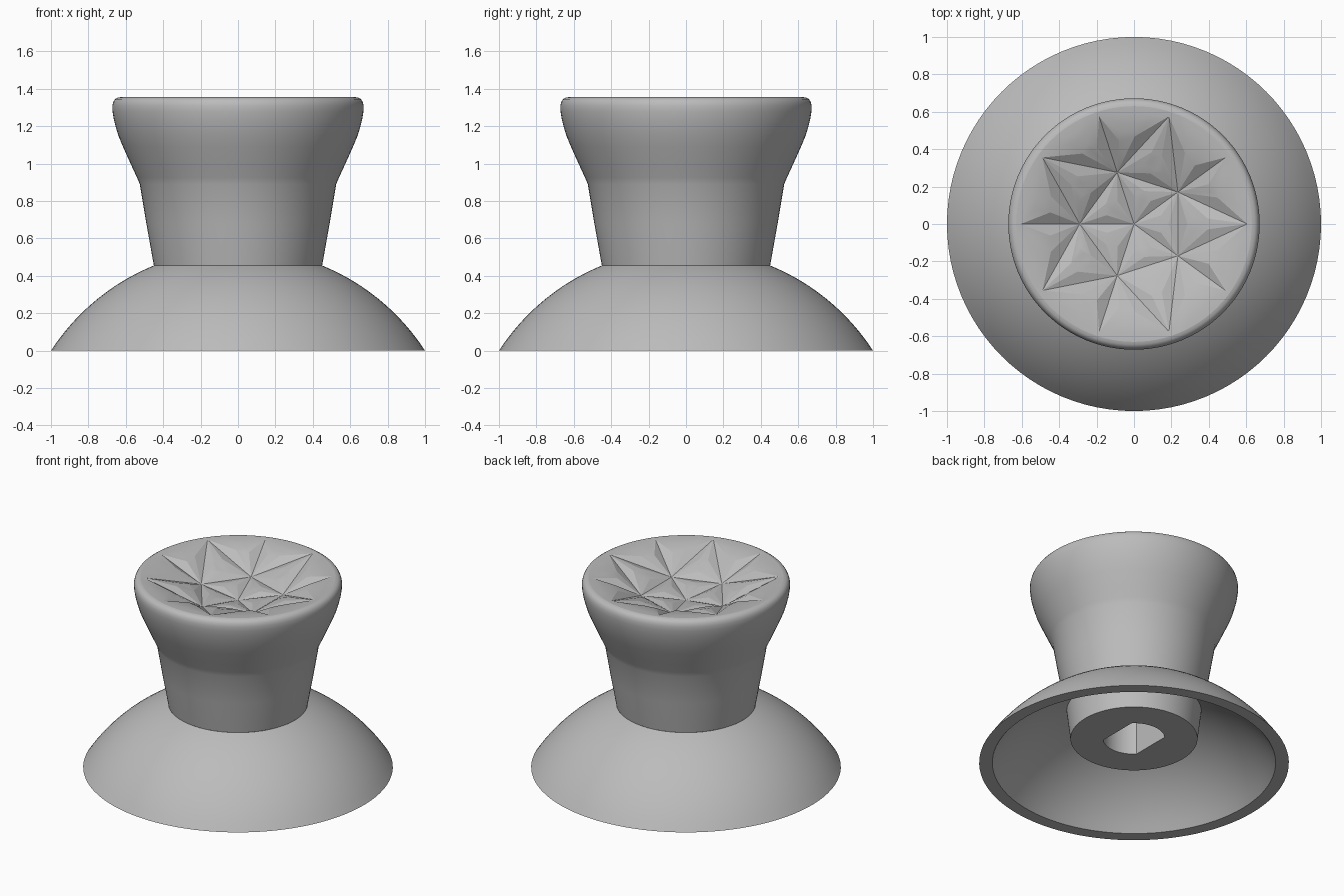
import bpy
import bmesh
from math import sin, cos, pi, sqrt, radians
from mathutils import Vector
from mathutils.geometry import delaunay_2d_cdt

cube = bpy.data.objects.get("Cube")
if cube:
    bpy.data.objects.remove(cube, do_unlink=True)

SEG = 96
TOP = 1.355
LIP = 0.63

grey = bpy.data.materials.new("matte grey")
grey.use_nodes = True
grey.diffuse_color = (0.5, 0.5, 0.5, 1)
grey.node_tree.nodes["Principled BSDF"].inputs["Base Color"].default_value = (0.5, 0.5, 0.5, 1)


def add_object(name, mesh):
    mesh.materials.append(grey)
    obj = bpy.data.objects.new(name, mesh)
    bpy.context.collection.objects.link(obj)
    return obj


def polar(r, angle):
    return Vector((r * cos(angle), r * sin(angle)))


def dome(radius, r_from, r_to, steps):
    """Arc of a sphere centred below the floor, as (r, z) points."""
    rs = [r_from + (r_to - r_from) * i / steps for i in range(steps + 1)]
    return [(r, max(0, sqrt(radius ** 2 - r ** 2) - 0.649)) for r in rs]


def revolve(name, profile, flat=9.0, cap_end=False):
    """Lathe a profile; flat limits |x| to cut two flats into the round."""
    bm = bmesh.new()
    rings = []
    for r, z in profile:
        limit = flat if r <= 0.2 else 9.0
        ring = []
        for i in range(SEG):
            p = polar(r, 2 * pi * i / SEG)
            ring.append(bm.verts.new((max(-limit, min(limit, p.x)), p.y, z)))
        rings.append(ring)
    for a, b in zip(rings, rings[1:]):
        for i in range(SEG):
            j = (i + 1) % SEG
            bm.faces.new((a[i], b[i], b[j], a[j]))
    if cap_end:
        bm.faces.new(rings[-1])
    mesh = bpy.data.meshes.new(name)
    bm.to_mesh(mesh)
    bm.free()
    obj = add_object(name, mesh)
    bpy.ops.object.select_all(action="DESELECT")
    obj.select_set(True)
    bpy.context.view_layer.objects.active = obj
    bpy.ops.object.shade_smooth_by_angle(angle=radians(35))
    return obj


# Flared stem with a rounded lip
revolve("stem", [
    (LIP, TOP), (0.645, 1.352), (0.658, 1.344), (0.667, 1.33), (0.672, 1.31),
    (0.671, 1.28), (0.665, 1.24), (0.655, 1.2), (0.64, 1.15), (0.615, 1.09),
    (0.57, 0.99), (0.54, 0.925), (0.525, 0.89), (0.49, 0.68), (0.45, 0.455)])

# Domed skirt: outer shell, floor edge, hollow, boss and keyed socket
skirt = dome(1.192, 0.45, 1.0, 16) + dome(1.122, 0.915, 0.435, 14)
skirt += [(0.41, 0.18), (0.2, 0.18), (0.2, 0.7)]
revolve("skirt_and_socket", skirt, flat=0.14, cap_end=True)


# Carved top: a shallow dish with pointed grooves between star centres
def dish(p):
    t = max(0, min(1, (p.length - 0.1) / 0.52))
    return TOP - 0.13 * (1 - t * t * (3 - 2 * t))


points, heights, triangles, petals = [], [], [], []


def add_point(p, z=None):
    points.append(p)
    heights.append(dish(p) if z is None else z)
    return len(points) - 1


def add_petal(a, b, half_width):
    pa, pb = points[a], points[b]
    along = pb - pa
    side = Vector((-along.y, along.x)).normalized() * half_width
    left = add_point((pa + pb) / 2 + side)
    right = add_point((pa + pb) / 2 - side)
    triangles.extend([(a, b, left), (b, a, right)])
    petals.append((pa, pb, half_width))


def near_petal(p):
    for a, b, w in petals:
        along = b - a
        t = (p - a).dot(along) / along.length_squared
        off = abs((p - a).cross(along.normalized()))
        if -0.06 < t < 1.06 and off < 2 * w * min(t, 1 - t) + 0.025:
            return True
    return False


centre = add_point(Vector((0, 0)), TOP - 0.165)
nodes = [add_point(polar(0.29, pi / 5 + k * 2 * pi / 5), TOP - 0.13) for k in range(5)]
tips = [add_point(polar(0.605, k * pi / 5), TOP - 0.002) for k in range(10)]
for k in range(5):
    add_petal(centre, nodes[k], 0.047)
    add_petal(nodes[k], nodes[(k + 1) % 5], 0.05)
    for step in range(3):
        add_petal(nodes[k], tips[(2 * k + step) % 10], 0.062)

# Smooth ground between the grooves
for ring in range(1, 14):
    for i in range(48):
        p = polar(ring * 0.045, 2 * pi * i / 48)
        if ring > 2 and not near_petal(p):
            add_point(p)
rim = [add_point(polar(LIP, 2 * pi * i / SEG), TOP) for i in range(SEG)]
rim_edges = [(rim[i], rim[(i + 1) % SEG]) for i in range(SEG)]

verts, _, faces, from_vert, _, from_face = delaunay_2d_cdt(
    points, rim_edges, triangles, 0, 1e-5, True)
coords = []
for v, source in zip(verts, from_vert):
    coords.append((v.x, v.y, heights[source[0]] if source else dish(v)))
mesh = bpy.data.meshes.new("carved_top")
mesh.from_pydata(coords, [], faces)
for poly, source in zip(mesh.polygons, from_face):
    poly.use_smooth = len(source) == 0
mesh.update()
add_object("carved_top", mesh)
